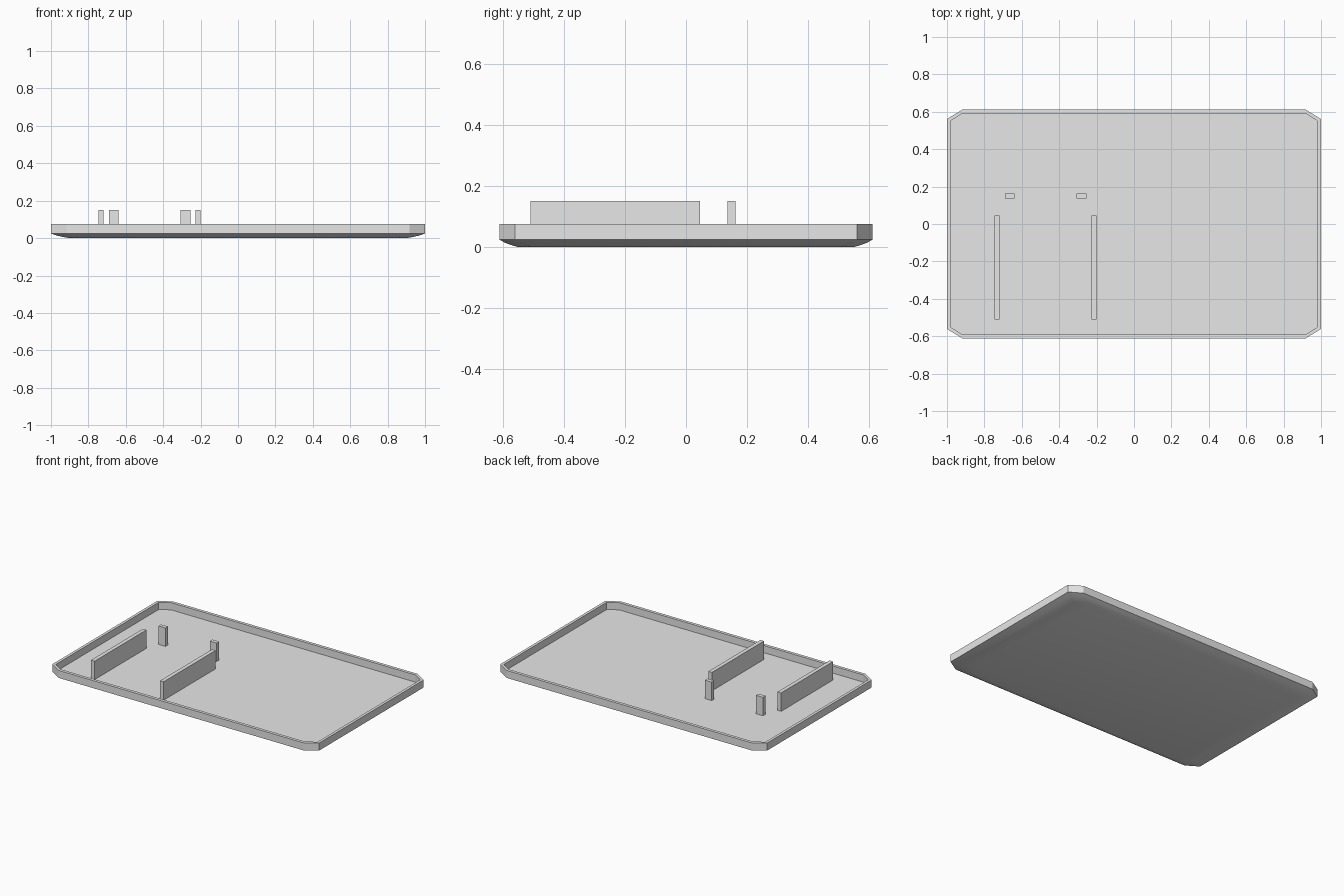
import bpy
import bmesh

if "Cube" in bpy.data.objects:
    bpy.data.objects.remove(bpy.data.objects["Cube"])

grey = bpy.data.materials.new("light grey")
grey.diffuse_color = (0.8, 0.8, 0.8, 1)
grey.use_nodes = True
grey.node_tree.nodes["Principled BSDF"].inputs["Base Color"].default_value = grey.diffuse_color

FLOOR, RIM, TOP = 0.026, 0.075, 0.151


def finish(name, bm):
    bmesh.ops.recalc_face_normals(bm, faces=bm.faces[:])
    mesh = bpy.data.meshes.new(name)
    bm.to_mesh(mesh)
    bm.free()
    mesh.materials.append(grey)
    obj = bpy.data.objects.new(name, mesh)
    bpy.context.collection.objects.link(obj)
    return obj


def octagon(bm, x, y, cx, cy, z):
    """Ring of a rectangle with clipped corners (cx, cy: where the clips start)."""
    pts = [(x, -cy), (x, cy), (cx, y), (-cx, y),
           (-x, cy), (-x, -cy), (-cx, -y), (cx, -y)]
    return [bm.verts.new((px, py, z)) for px, py in pts]


def box(name, x0, x1, y0, y1, z0, z1):
    bm = bmesh.new()
    bmesh.ops.create_cube(bm, size=1)
    for v in bm.verts:
        v.co = (x1 if v.co.x > 0 else x0,
                y1 if v.co.y > 0 else y0,
                z1 if v.co.z > 0 else z0)
    return finish(name, bm)


# Tray: rounded underside, upright wall, thin rim and recessed floor
bm = bmesh.new()
outer = (1.0, 0.612, 0.917, 0.561)
inner = (0.981, 0.591, 0.917, 0.551)
rings = [octagon(bm, *(c * s for c in outer), z)
         for s, z in ((0.90, 0.0), (0.935, 0.006), (0.97, 0.014), (1, 0.024), (1, RIM))]
rings += [octagon(bm, *inner, z) for z in (RIM, FLOOR)]
for a, b in zip(rings, rings[1:]):
    for i in range(8):
        j = (i + 1) % 8
        bm.faces.new((a[i], a[j], b[j], b[i]))
bm.faces.new(rings[0][::-1])
bm.faces.new(rings[-1])
tray = finish("tray", bm)
bpy.context.view_layer.objects.active = tray
tray.select_set(True)
bpy.ops.object.shade_smooth_by_angle(angle=0.5)

# Guide rails and end stops, mirrored about the middle of the bay
MID = -0.473
for side, label in ((-1, "left"), (1, "right")):
    for part, near, far, y0, y1 in (("guide_rail", 0.246, 0.273, -0.51, 0.046),
                                    ("end_stop", 0.166, 0.218, 0.136, 0.163)):
        xs = sorted((MID + side * near, MID + side * far))
        box(f"{label}_{part}", *xs, y0, y1, FLOOR - 0.004, TOP)
